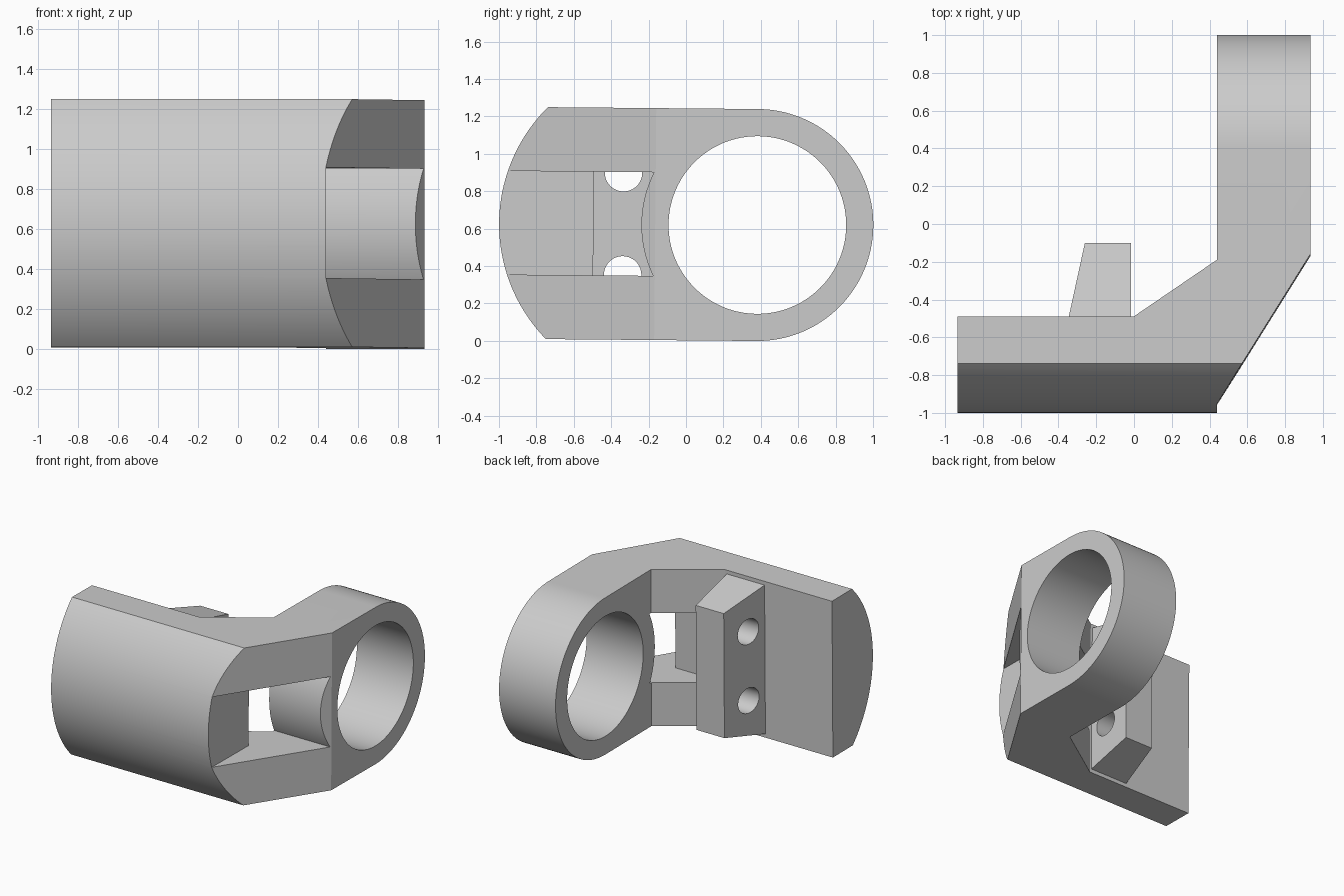
import bpy, bmesh, math
from mathutils import Matrix

cube = bpy.data.objects.get("Cube")
if cube:
    bpy.data.objects.remove(cube)

grey = bpy.data.materials.new("plain_grey")
grey.use_nodes = True
GREY = (0.6, 0.6, 0.6, 1)
grey.diffuse_color = GREY
grey.node_tree.nodes["Principled BSDF"].inputs["Base Color"].default_value = GREY

MID = 0.623          # mid height
RAD = 0.62           # half height, also the ring's outer radius
RING_Y = 0.376       # ring centre
IN, OUT = 0.44, 0.934  # inner and outer faces of the ring


def loft(name, start, end):
    """Solid between two matching loops of 3D points."""
    bm = bmesh.new()
    a = [bm.verts.new(p) for p in start]
    b = [bm.verts.new(p) for p in end]
    bm.faces.new(a)
    bm.faces.new(b[::-1])
    for i in range(len(a)):
        j = (i + 1) % len(a)
        bm.faces.new((a[j], a[i], b[i], b[j]))
    bmesh.ops.recalc_face_normals(bm, faces=bm.faces)
    mesh = bpy.data.meshes.new(name)
    bm.to_mesh(mesh)
    bm.free()
    mesh.materials.append(grey)
    obj = bpy.data.objects.new(name, mesh)
    bpy.context.collection.objects.link(obj)
    return obj


def along_x(name, profile, x0, x1):
    return loft(name, [(x0, y, z) for y, z in profile], [(x1, y, z) for y, z in profile])


def along_z(name, plan, z0, z1):
    return loft(name, [(x, y, z0) for x, y in plan], [(x, y, z1) for x, y in plan])


def arc(cy, cz, r, a0, a1, n):
    angles = [a0 + (a1 - a0) * i / n for i in range(n + 1)]
    return [(cy + r * math.cos(a), cz + r * math.sin(a)) for a in angles]


def circle(cy, cz, r, n=96):
    return arc(cy, cz, r, 0, math.tau, n)[:-1]


def combine(obj, tool, operation):
    mod = obj.modifiers.new("cut", 'BOOLEAN')
    mod.operation, mod.solver, mod.object = operation, 'EXACT', tool
    bpy.context.view_layer.objects.active = obj
    bpy.ops.object.modifier_apply(modifier=mod.name)
    bpy.data.objects.remove(tool)


# Bent bracket: plan outline trimmed by the rounded side outline
plan = [(-0.935, -1.1), (IN, -1.1), (IN, -0.96), (OUT, -0.17), (OUT, 1.1),
        (IN, 1.1), (IN, -0.2), (0, -0.5), (-0.935, -0.5)]
bracket = along_z("bracket", plan, -0.2, 1.5)
BOW = 0.88
half = math.asin(RAD / BOW)
side = arc(RING_Y, MID, RAD, -math.pi / 2, math.pi / 2, 64)
side += arc(-0.125, MID, BOW, math.pi - half, math.pi + half, 48)
combine(bracket, along_x("side_outline", side, -1.2, 1.2), 'INTERSECT')

# Window through the bend, leaving the ring's round wall
window = along_z("window", [(IN, -1.2), (1.2, -1.2), (1.2, 0.2), (-0.1, 0.2),
                            (-0.1, -0.5), (IN, -0.5)], MID - 0.277, MID + 0.277)
combine(window, along_x("ring_wall", circle(RING_Y, MID, RAD, 128), IN, 1.4), 'DIFFERENCE')
combine(bracket, window, 'DIFFERENCE')

# Ring bore
combine(bracket, along_x("bore", circle(RING_Y, MID, 0.475), 0.2, 1.2), 'DIFFERENCE')


# Tapered lug on the back of the plate, with two cross holes
def rectangle(x0, x1, y, h):
    return [(x0, y, MID - h), (x1, y, MID - h), (x1, y, MID + h), (x0, y, MID + h)]


lug = loft("lug", rectangle(-0.345, -0.015, -0.5, 0.59), rectangle(-0.26, -0.015, -0.11, 0.494))
for s in (-1, 1):
    hole = along_x("lug_hole", circle(-0.342, MID + s * 0.273, 0.1, 48), -0.6, 0.3)
    combine(lug, hole, 'DIFFERENCE')

# Slight forward tilt, then smooth the round walls
for obj in (bracket, lug):
    obj.data.transform(Matrix.Rotation(-0.009, 4, 'X'))
    bpy.ops.object.select_all(action='DESELECT')
    obj.select_set(True)
    bpy.context.view_layer.objects.active = obj
    bpy.ops.object.shade_smooth_by_angle(angle=math.radians(20))
